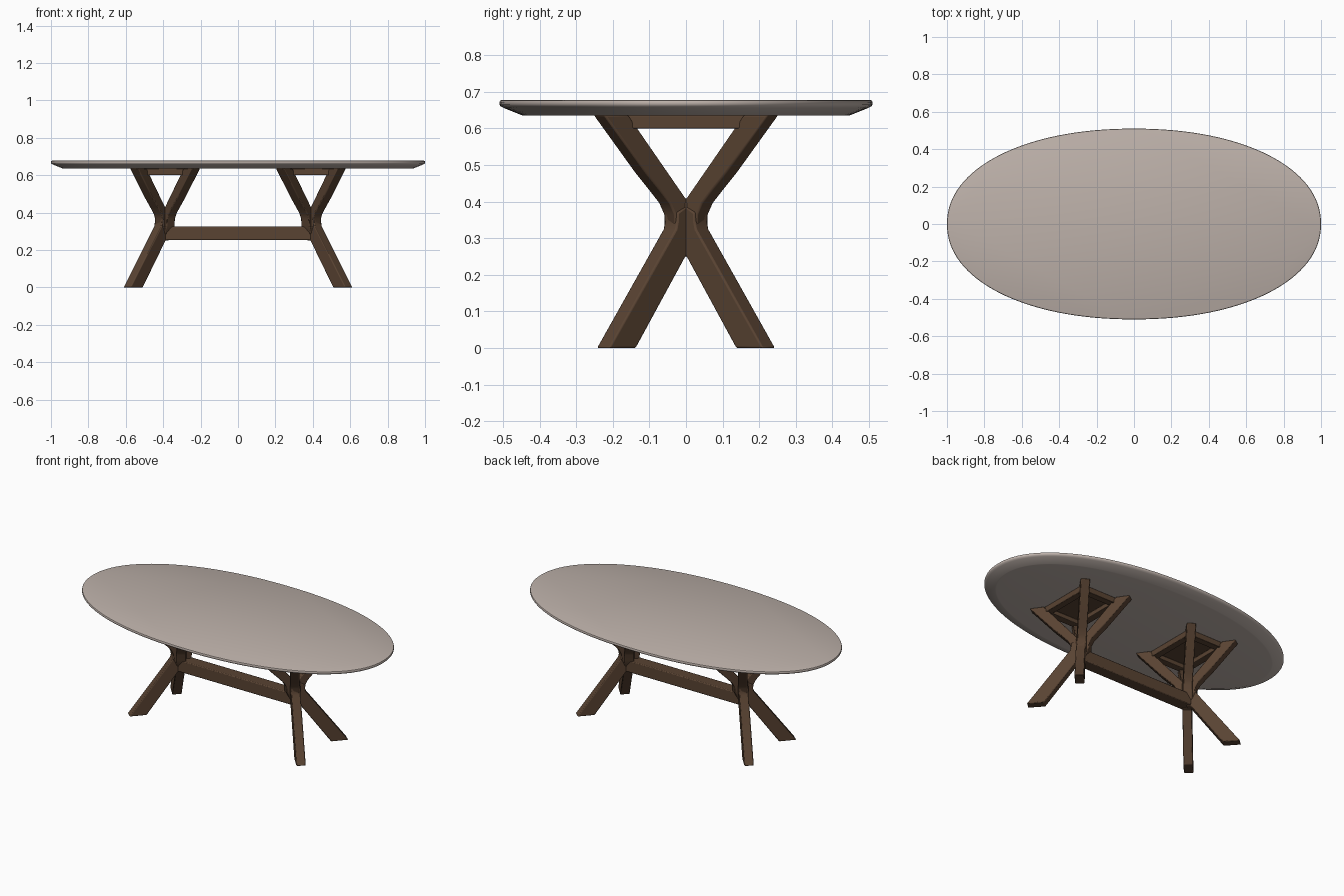
import bpy, bmesh, math
from mathutils import Vector

if "Cube" in bpy.data.objects:
    bpy.data.objects.remove(bpy.data.objects["Cube"])


def material(name, rgb):
    m = bpy.data.materials.new(name)
    m.use_nodes = True
    m.diffuse_color = (*rgb, 1)
    bsdf = m.node_tree.nodes["Principled BSDF"]
    bsdf.inputs["Base Color"].default_value = (*rgb, 1)
    bsdf.inputs["Roughness"].default_value = 0.7
    return m


STONE = material("warm_grey_top", (0.51, 0.44, 0.40))
WOOD = material("dark_brown_wood", (0.10, 0.056, 0.032))


def finish(bm, name, mat, bevel=0.0, angle=35):
    bmesh.ops.recalc_face_normals(bm, faces=bm.faces)
    mesh = bpy.data.meshes.new(name)
    bm.to_mesh(mesh)
    bm.free()
    mesh.materials.append(mat)
    ob = bpy.data.objects.new(name, mesh)
    bpy.context.collection.objects.link(ob)
    if bevel:
        mod = ob.modifiers.new("soft_edges", 'BEVEL')
        mod.width, mod.segments, mod.limit_method = bevel, 2, 'ANGLE'
    bpy.ops.object.select_all(action='DESELECT')
    ob.select_set(True)
    bpy.context.view_layer.objects.active = ob
    bpy.ops.object.shade_smooth_by_angle(angle=math.radians(angle))
    return ob


def box(bm, centre, size):
    geo = bmesh.ops.create_cube(bm, size=1)
    for v in geo["verts"]:
        v.co = Vector(a * b + c for a, b, c in zip(v.co, size, centre))


def blade(name, profile, hub_x, direction, width=0.054):
    """Upright slab cut from a (radius, height) profile, turned about the hub."""
    d = Vector((*direction, 0)).normalized()
    side = Vector((-d.y, d.x, 0)) * width / 2
    hub = Vector((hub_x, 0, 0))
    bm = bmesh.new()
    rings = [[bm.verts.new(hub + d * r + Vector((0, 0, z)) + side * s)
              for r, z in profile] for s in (-1, 1)]
    n = len(profile)
    bm.faces.new(rings[0])
    bm.faces.new(rings[1])
    for i in range(n):
        j = (i + 1) % n
        bm.faces.new((rings[0][i], rings[0][j], rings[1][j], rings[1][i]))
    return finish(bm, name, WOOD, 0.005)


# Oval tabletop: rings of (inset, height) with an undercut edge
RINGS = [(0.07, 0.635), (0.062, 0.636), (0.012, 0.656), (0.003, 0.661),
         (0, 0.666), (0, 0.672), (0.002, 0.676), (0.007, 0.678)]
SIDES, POWER = 128, 2 / 2.12


def oval(t, inset):
    c, s = math.cos(t), math.sin(t)
    return (math.copysign(abs(c) ** POWER, c) * (1 - inset),
            math.copysign(abs(s) ** POWER, s) * (0.51 - inset))


bm = bmesh.new()
loops = [[bm.verts.new((*oval(math.tau * i / SIDES, inset), z))
          for i in range(SIDES)] for inset, z in RINGS]
for low, high in zip(loops, loops[1:]):
    for i in range(SIDES):
        j = (i + 1) % SIDES
        bm.faces.new((low[i], low[j], high[j], high[i]))
bm.faces.new(loops[0])
bm.faces.new(loops[-1])
finish(bm, "tabletop", STONE)

# Pedestal profiles, measured outward from the hub axis
LEG = [(0.206, 0), (0.305, 0), (0.06, 0.325), (0.054, 0.35),
       (0.054, 0.37), (0, 0.40), (-0.02, 0.33), (0.0, 0.25), (0.024, 0.25)]
ARM = [(0.292, 0.637), (0.21, 0.637), (0.019, 0.41), (-0.02, 0.39),
       (-0.02, 0.28), (0.03, 0.28), (0.054, 0.33), (0.056, 0.365),
       (0.072, 0.395), (0.105, 0.43), (0.152, 0.478)]
HUB = 0.39

for side, sx in (("left", 1), ("right", -1)):
    for depth, sy in (("back", 1), ("front", -1)):
        blade(f"{side}_{depth}_leg", LEG, sx * HUB, (sx * 0.17, sy * 0.19))
        for reach, out in (("outer", 1), ("inner", -1)):
            blade(f"{side}_{depth}_{reach}_arm", ARM, sx * HUB,
                  (sx * out * 0.14, sy * 0.2))

    # Hub core where the legs and arms cross
    bm = bmesh.new()
    box(bm, (sx * HUB, 0, 0.33), (0.07, 0.075, 0.145))
    finish(bm, f"{side}_hub", WOOD, 0.008)

    # Mounting frame under the top, with a recessed centre
    bm = bmesh.new()
    box(bm, (sx * HUB, 0, 0.618), (0.27, 0.36, 0.036))
    bm.normal_update()
    under = min(bm.faces, key=lambda f: f.calc_center_median().z)
    bmesh.ops.inset_region(bm, faces=[under], thickness=0.06)
    pocket = bmesh.ops.extrude_face_region(bm, geom=[under])
    bmesh.ops.translate(bm, vec=(0, 0, 0.028),
                        verts=[v for v in pocket["geom"]
                               if isinstance(v, bmesh.types.BMVert)])
    if under.is_valid:
        bmesh.ops.delete(bm, geom=[under], context='FACES_ONLY')
    finish(bm, f"{side}_mounting_frame", WOOD, 0.003)

# Stretcher beam joining the two hubs
bm = bmesh.new()
box(bm, (0, 0, 0.289), (2 * HUB, 0.075, 0.073))
finish(bm, "stretcher_beam", WOOD, 0.005)
